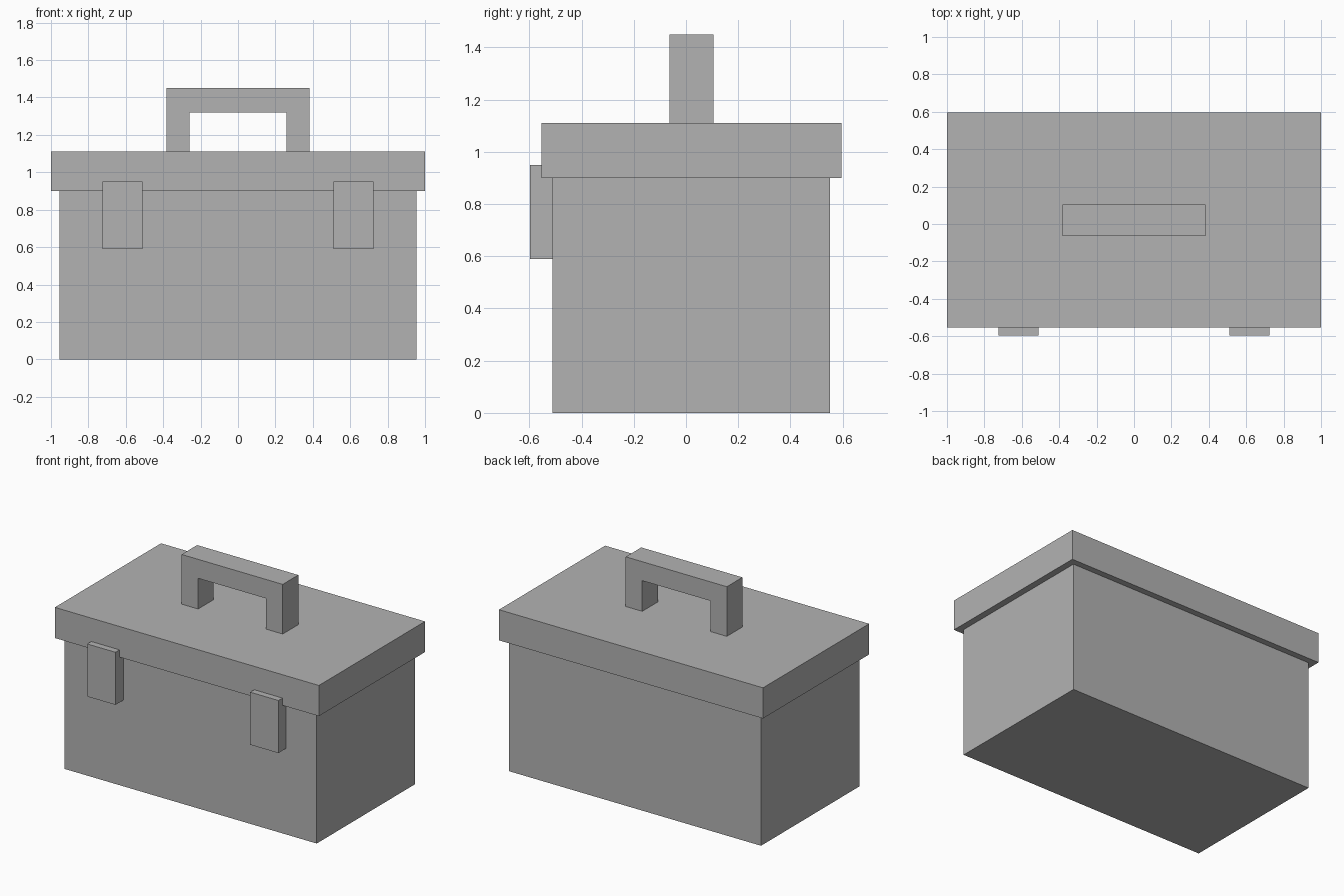
import bpy
import bmesh

if "Cube" in bpy.data.objects:
    bpy.data.objects.remove(bpy.data.objects["Cube"])

# Single flat grey for the whole box
grey = bpy.data.materials.new("grey")
grey.diffuse_color = (0.45, 0.45, 0.45, 1.0)
grey.use_nodes = True
grey.node_tree.nodes["Principled BSDF"].inputs["Base Color"].default_value = grey.diffuse_color


def add_object(name, bm):
    bmesh.ops.recalc_face_normals(bm, faces=bm.faces)
    mesh = bpy.data.meshes.new(name)
    bm.to_mesh(mesh)
    bm.free()
    mesh.materials.append(grey)
    obj = bpy.data.objects.new(name, mesh)
    bpy.context.collection.objects.link(obj)
    return obj


def prism(name, outline, y0, y1):
    """Extrude an (x, z) outline from y0 to y1."""
    bm = bmesh.new()
    face = bm.faces.new([bm.verts.new((x, y0, z)) for x, z in outline])
    extruded = bmesh.ops.extrude_face_region(bm, geom=[face])["geom"]
    verts = [v for v in extruded if isinstance(v, bmesh.types.BMVert)]
    bmesh.ops.translate(bm, verts=verts, vec=(0, y1 - y0, 0))
    return add_object(name, bm)


def box(name, x0, x1, y0, y1, z0, z1):
    return prism(name, [(x0, z0), (x1, z0), (x1, z1), (x0, z1)], y0, y1)


# Body and overhanging lid
box("body", -0.955, 0.955, -0.512, 0.552, 0.0, 0.9)
box("lid", -1.0, 1.0, -0.553, 0.595, 0.9, 1.11)

# Front latches, one on each side
for side, x in (("left", -0.617), ("right", 0.617)):
    box(side + "_latch", x - 0.107, x + 0.107, -0.597, -0.512, 0.59, 0.95)

# Square arch handle standing on the lid
half = [(0.383, 1.11), (0.383, 1.45)]
inner = [(0.258, 1.32), (0.258, 1.11)]
outline = half + [(-x, z) for x, z in reversed(half)]
outline += [(-x, z) for x, z in reversed(inner)] + inner
prism("handle", outline, -0.063, 0.105)
